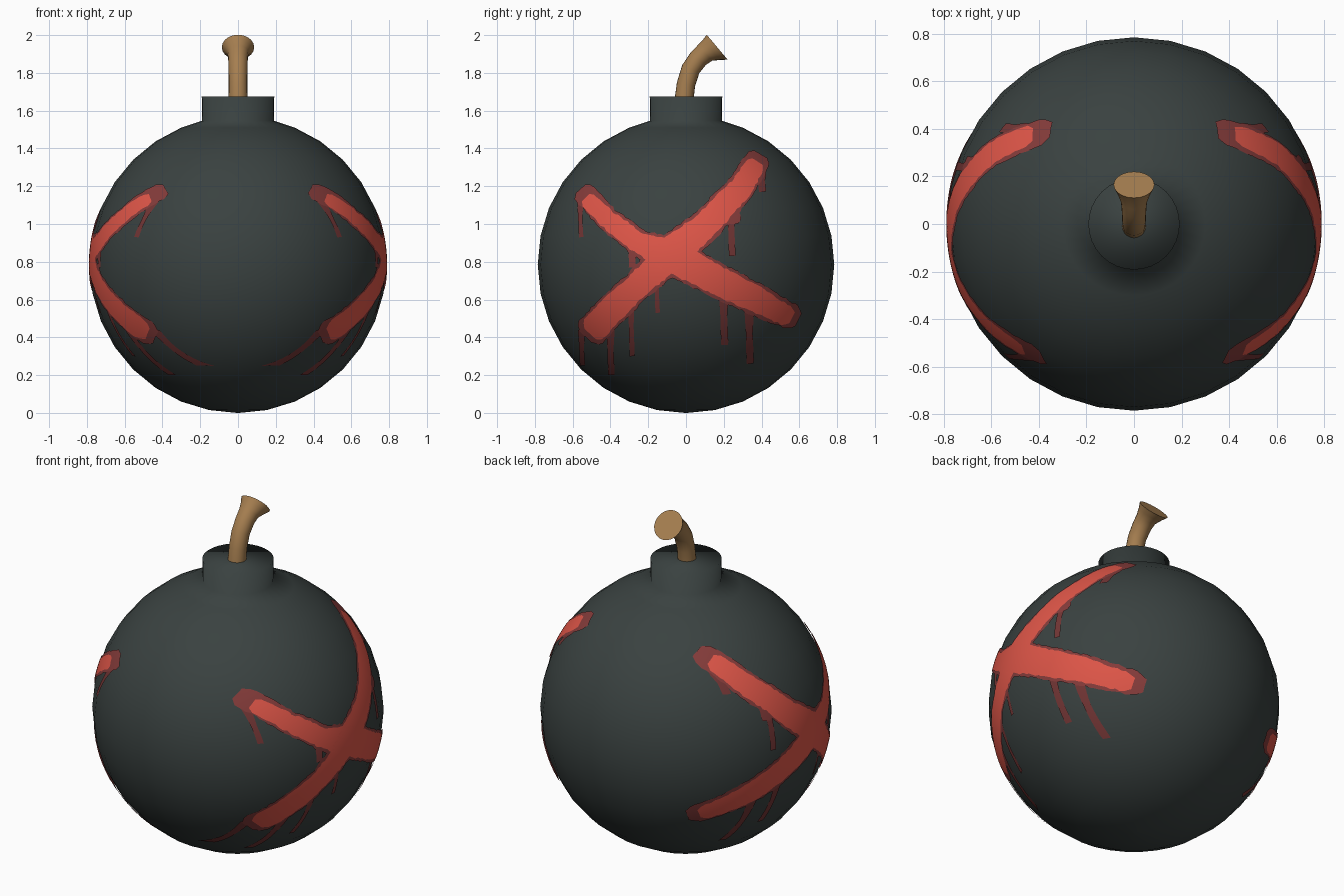
import bpy, bmesh, math, random
from mathutils import Vector

if "Cube" in bpy.data.objects:
    bpy.data.objects.remove(bpy.data.objects["Cube"])

random.seed(4)
R = 0.785          # ball radius; the ball rests on z = 0


def material(name, rgb):
    m = bpy.data.materials.new(name)
    m.diffuse_color = (*rgb, 1)
    m.use_nodes = True
    m.node_tree.nodes["Principled BSDF"].inputs["Base Color"].default_value = m.diffuse_color
    return m


IRON = material("dark_iron", (0.042, 0.054, 0.052))
FUSE = material("fuse_brown", (0.38, 0.21, 0.08))
RED = material("paint_red", (0.74, 0.093, 0.065))
EDGE = material("paint_edge", (0.235, 0.045, 0.043))
DRIP = material("paint_drip", (0.17, 0.036, 0.035))


def finish(name, bm, mat):
    mesh = bpy.data.meshes.new(name)
    for f in bm.faces:
        f.smooth = True
    bm.to_mesh(mesh)
    bm.free()
    mesh.materials.append(mat)
    ob = bpy.data.objects.new(name, mesh)
    bpy.context.collection.objects.link(ob)
    return ob


def skin(name, rings, mat):
    """Join closed rings of points, capping both ends."""
    bm = bmesh.new()
    vr = [[bm.verts.new(p) for p in ring] for ring in rings]
    n = len(vr[0])
    for a, b in zip(vr, vr[1:]):
        for i in range(n):
            j = (i + 1) % n
            bm.faces.new((a[i], a[j], b[j], b[i]))
    bm.faces.new(vr[0][::-1])
    bm.faces.new(vr[-1])
    bmesh.ops.recalc_face_normals(bm, faces=bm.faces)
    return finish(name, bm, mat)


# Ball with its neck, one smooth turned body
angles = [0.5] + [11.25 * k for k in range(1, 15)] + [166.0]
profile = [(R * math.sin(math.radians(a)), R - R * math.cos(math.radians(a))) for a in angles]
profile += [(0.192, 1.675)]
skin("bomb_body", [[(r * math.cos(math.tau * i / 32), r * math.sin(math.tau * i / 32), z)
                    for i in range(32)] for r, z in profile], IRON)

# Bent fuse flaring at the tip: y, z, radius, tilt of the section in degrees
path = [(-0.01, 1.66, 0.05, 5), (0.0, 1.74, 0.049, 12), (0.025, 1.82, 0.05, 25),
        (0.065, 1.875, 0.052, 38), (0.10, 1.905, 0.056, 46), (0.135, 1.922, 0.07, 50),
        (0.165, 1.936, 0.086, 50)]
rings = []
for y, z, r, tilt in path:
    t = math.radians(tilt)
    rings.append([(r * math.cos(a), y + r * math.sin(a) * math.cos(t), z - r * math.sin(a) * math.sin(t))
                  for a in (math.tau * i / 20 for i in range(20))])
fuse = skin("fuse", rings, FUSE)
bpy.context.view_layer.objects.active = fuse
fuse.select_set(True)
bpy.ops.object.shade_smooth_by_angle(angle=math.radians(50))


def ribbon(bm, pts, side, radius, grow=0.0, rough=0.0):
    """Paint stroke: (y, z, half width) path laid on the ball from the side."""
    line = []
    for a, b in zip(pts, pts[1:]):
        n = max(2, int(math.dist(a[:2], b[:2]) / 0.018))
        line += [Vector(a).lerp(Vector(b), i / n) for i in range(n)]
    line.append(Vector(pts[-1]))
    total, dist = 0.0, [0.0]
    for a, b in zip(line, line[1:]):
        total += (b.xy - a.xy).length
        dist.append(total)
    rows = []
    for k, p in enumerate(line):
        t = (line[min(k + 2, len(line) - 1)].xy - line[max(k - 2, 0)].xy).normalized()
        w = p.z + grow
        e = min(1, (min(dist[k], total - dist[k]) + 0.008) / (0.7 * w))
        w *= math.sqrt(1 - (1 - e) ** 2)
        lo, hi = (-w + random.uniform(-rough, rough), w + random.uniform(-rough, rough))
        row = []
        for i in range(7):
            s = lo + (hi - lo) * i / 6
            y, z = p.x - t.y * s, p.y + t.x * s
            x = math.sqrt(max(radius ** 2 - y * y - (z - R) ** 2, 0.0004))
            q = Vector((x, y, z - R)).normalized() * radius
            row.append(bm.verts.new((side * q.x, q.y, q.z + R)))
        rows.append(row)
    for a, b in zip(rows, rows[1:]):
        for i in range(6):
            f = bm.faces.new((a[i], a[i + 1], b[i + 1], b[i]))
            f.normal_update()
            if f.normal.dot(f.calc_center_median() - Vector((0, 0, R))) < 0:
                f.normal_flip()


# Painted cross: two strokes, a wider darker edge below them, and thin drips
strokes = [
    [(0.38, 1.33, 0.05), (0.29, 1.19, 0.062), (0.10, 0.99, 0.07), (-0.06, 0.86, 0.085),
     (-0.26, 0.67, 0.065), (-0.40, 0.54, 0.07), (-0.51, 0.42, 0.075)],
    [(-0.53, 1.14, 0.042), (-0.42, 1.03, 0.048), (-0.25, 0.90, 0.055), (-0.08, 0.83, 0.085),
     (0.15, 0.71, 0.075), (0.35, 0.61, 0.07), (0.56, 0.50, 0.05)]]
edges = [
    [(0.395, 1.37, 0.05)] + strokes[0][1:-1] + [(-0.53, 0.40, 0.07)],
    [(-0.56, 1.185, 0.042)] + strokes[1][1:-1] + [(0.595, 0.49, 0.05)],
    [(0.03, 0.91, 0.025), (0.10, 0.94, 0.02)],
    [(-0.28, 0.86, 0.02), (-0.285, 0.77, 0.018)],
    [(0.24, 1.10, 0.04), (0.26, 1.0, 0.03)]]
drips = [  # y, start z, end z, half width
    (0.24, 1.10, 0.83, 0.018), (-0.56, 1.12, 0.93, 0.012), (0.40, 1.28, 1.17, 0.02),
    (0.20, 0.66, 0.36, 0.020), (0.335, 0.58, 0.26, 0.020), (-0.553, 0.44, 0.25, 0.014),
    (-0.40, 0.48, 0.20, 0.018), (-0.29, 0.62, 0.30, 0.014), (-0.155, 0.78, 0.53, 0.012)]

for side, label in ((1, "right"), (-1, "left")):
    bm = bmesh.new()
    for y, z0, z1, w in drips:
        ribbon(bm, [(y, z0, w * 1.4), (y, (z0 + z1) / 2, w * 0.9), (y + 0.005, z1, w)], side, R + 0.0015)
    finish(label + "_paint_drips", bm, DRIP)
    bm = bmesh.new()
    for k, e in enumerate(edges):
        ribbon(bm, e, side, R + 0.003, 0.016 if k < 2 else 0, 0.005)
    finish(label + "_paint_edge", bm, EDGE)
    bm = bmesh.new()
    for s in strokes:
        ribbon(bm, s, side, R + 0.0045, 0, 0.005)
    finish(label + "_paint_cross", bm, RED)
